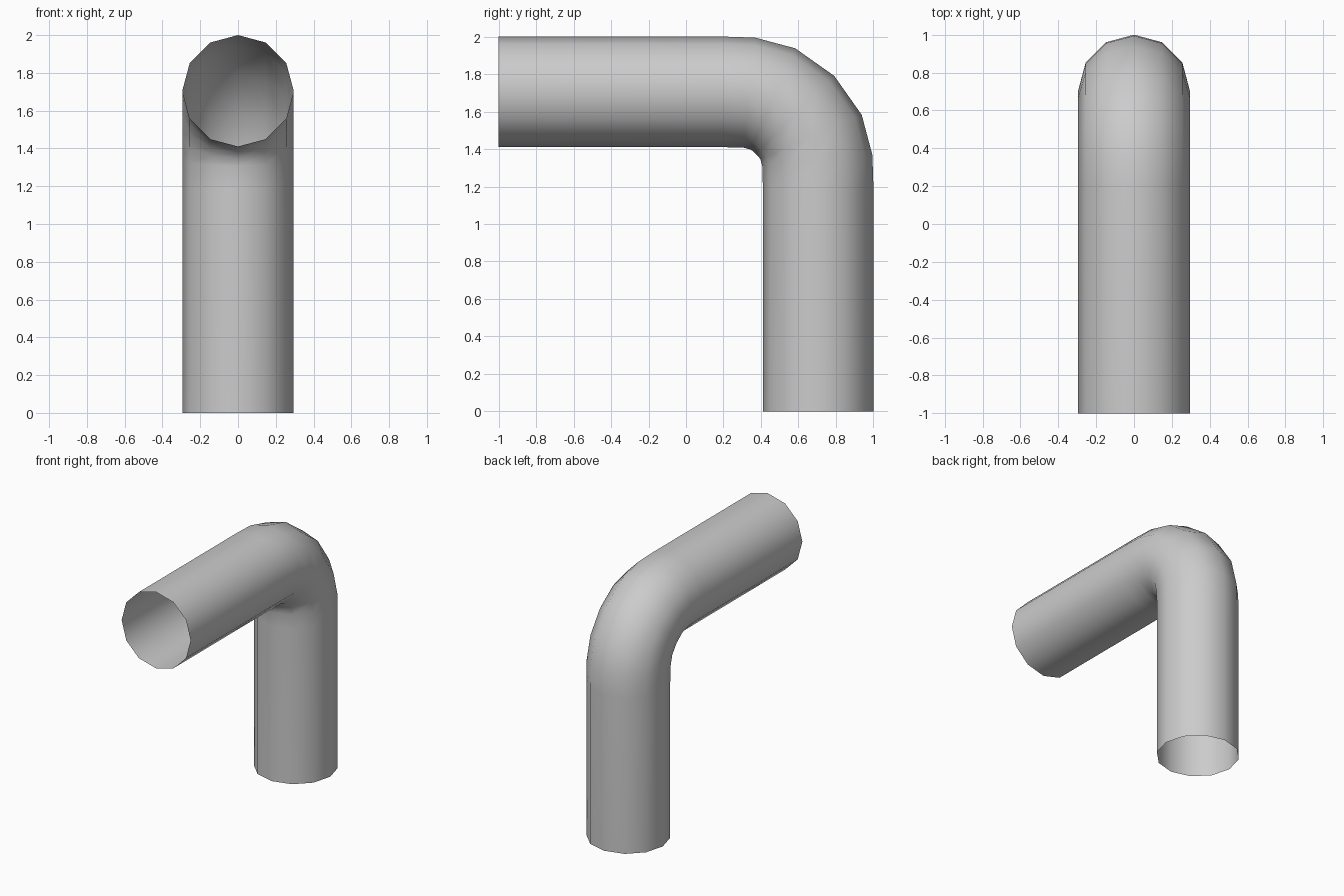
import bpy, bmesh
from math import sin, cos, pi, radians

if "Cube" in bpy.data.objects:
    bpy.data.objects.remove(bpy.data.objects["Cube"])

R, SIDES = 0.295, 12

# Centre line (y, z, tilt of ring normal from vertical); first half of the bend
half = [(0.20, 1.705, 0), (0.338, 1.701, 6), (0.465, 1.667, 23.5)]
mid = [(0.582, 1.582, 45)]
# Second half mirrors the first across the 45 degree line
mirror = [(z - 1, y + 1, 90 - a) for y, z, a in reversed(half)]
path = [(-1.0, 1.705, 0)] + half + mid + mirror + [(0.705, 0.0, 90)]

# Sweep an open twelve-sided ring along the path
bm = bmesh.new()
rings = []
for y, z, a in path:
    ny, nz = sin(radians(a)), cos(radians(a))
    ring = []
    for i in range(SIDES):
        t = 2 * pi * i / SIDES
        ring.append(bm.verts.new((R * sin(t), y + R * cos(t) * ny, z + R * cos(t) * nz)))
    rings.append(ring)
for r0, r1 in zip(rings, rings[1:]):
    for i in range(SIDES):
        j = (i + 1) % SIDES
        bm.faces.new((r0[i], r1[i], r1[j], r0[j])).smooth = True
bmesh.ops.recalc_face_normals(bm, faces=bm.faces)
# Normals point outward: the first top face must look up
bm.faces.ensure_lookup_table()
if bm.faces[0].normal.z < 0:
    bmesh.ops.reverse_faces(bm, faces=bm.faces)

mesh = bpy.data.meshes.new("elbow_pipe")
bm.to_mesh(mesh)
bm.free()
pipe = bpy.data.objects.new("elbow_pipe", mesh)
bpy.context.collection.objects.link(pipe)
